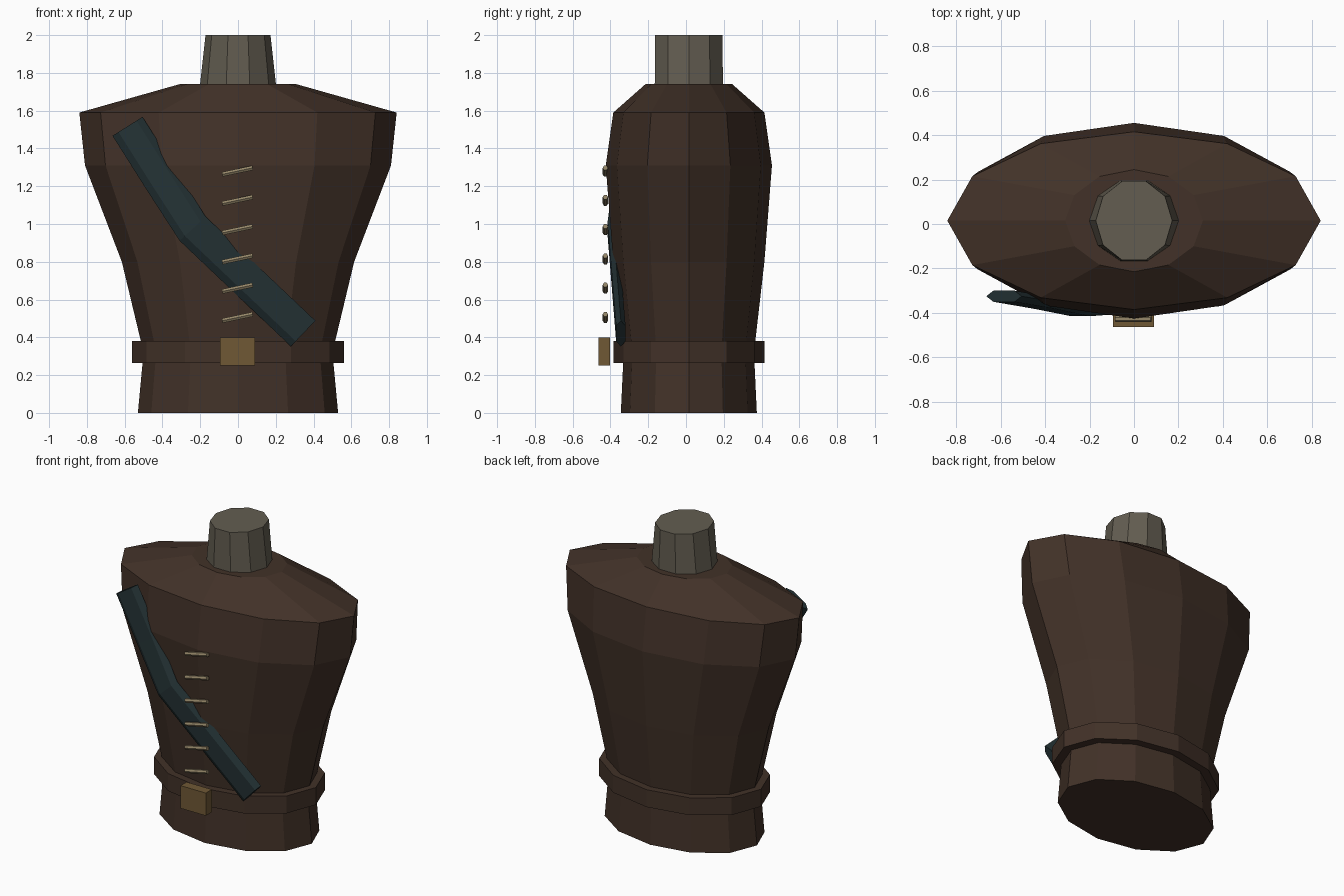
import bpy, bmesh, math
from mathutils import Vector

cube = bpy.data.objects.get("Cube")
if cube:
    bpy.data.objects.remove(cube, do_unlink=True)


def material(name, rgb):
    mat = bpy.data.materials.new(name)
    mat.use_nodes = True
    color = (*rgb, 1)
    mat.diffuse_color = color
    mat.node_tree.nodes["Principled BSDF"].inputs["Base Color"].default_value = color
    return mat


brown = material("dark brown leather", (0.054, 0.031, 0.021))
grey = material("warm grey", (0.125, 0.11, 0.082))
teal = material("dark teal cloth", (0.017, 0.031, 0.034))
gold = material("dull gold", (0.16, 0.098, 0.036))
cream = material("pale cord", (0.30, 0.24, 0.14))


def loft(name, rings, mat):
    """Skin a list of equal-length point rings and cap both ends."""
    bm = bmesh.new()
    loops = [[bm.verts.new(p) for p in ring] for ring in rings]
    count = len(loops[0])
    for low, high in zip(loops, loops[1:]):
        for i in range(count):
            j = (i + 1) % count
            bm.faces.new((low[i], low[j], high[j], high[i]))
    bm.faces.new(loops[0][::-1])
    bm.faces.new(loops[-1])
    bmesh.ops.recalc_face_normals(bm, faces=bm.faces)
    mesh = bpy.data.meshes.new(name)
    bm.to_mesh(mesh)
    bm.free()
    mesh.materials.append(mat)
    obj = bpy.data.objects.new(name, mesh)
    bpy.context.collection.objects.link(obj)
    return obj


def ellipse(rx, ry, z, sides):
    angles = [math.tau * i / sides for i in range(sides)]
    return [(rx * math.cos(a), 0.015 + ry * math.sin(a), z) for a in angles]


# Torso: twelve-sided, wide at the shoulders
torso_profile = [(0.53, 0.36, 0), (0.50, 0.345, 0.32), (0.615, 0.40, 0.8),
                 (0.81, 0.44, 1.31), (0.84, 0.40, 1.59), (0.31, 0.23, 1.74)]
loft("torso", [ellipse(*p, 12) for p in torso_profile], brown)

# Belt and neck
loft("belt", [ellipse(0.56, 0.40, z, 12) for z in (0.265, 0.38)], brown)
loft("neck", [ellipse(0.203, 0.19, 1.72, 10), ellipse(0.172, 0.187, 2.0, 10)], grey)

# Sash: flattened hexagonal section swept along a bent diagonal path
path = [Vector(p) for p in ((-0.585, -0.325, 1.517), (-0.41, -0.355, 1.24),
                            (-0.24, -0.39, 0.975), (0.345, -0.345, 0.42))]
section = [(1, 0), (0.6, 1), (-0.6, 1), (-1, 0), (-0.6, -1), (0.6, -1)]
rings = []
for i, point in enumerate(path):
    along = path[min(i + 1, len(path) - 1)] - path[max(i - 1, 0)]
    across = Vector((-along.z, 0, along.x)).normalized()
    rings.append([point + across * 0.094 * u + Vector((0, 0.025 * v, 0))
                  for u, v in section])
loft("sash", rings, teal)

# Buckle
bpy.ops.mesh.primitive_cube_add(size=1, location=(-0.003, -0.433, 0.325))
buckle = bpy.context.object
buckle.name = "buckle"
buckle.scale = (0.185, 0.063, 0.15)
buckle.data.materials.append(gold)

# Chest laces: six tilted cords
for i in range(6):
    bpy.ops.mesh.primitive_cylinder_add(
        vertices=6, radius=0.014, depth=0.165,
        location=(-0.003, -0.427, 0.505 + 0.155 * i),
        rotation=(0, math.radians(78), 0))
    lace = bpy.context.object
    lace.name = f"lace_{i + 1}"
    lace.data.materials.append(cream)
